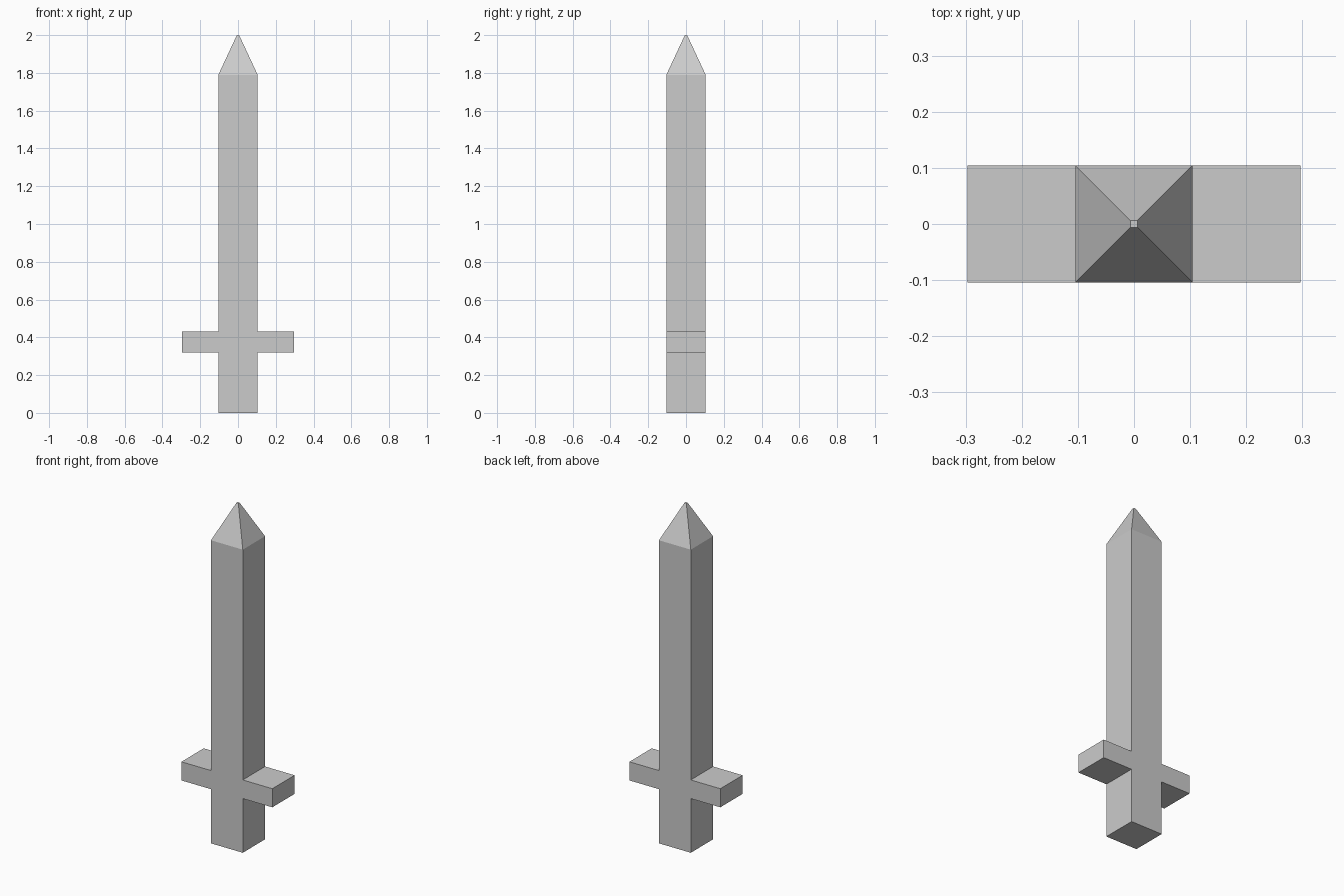
import bpy, bmesh

if "Cube" in bpy.data.objects:
    bpy.data.objects.remove(bpy.data.objects["Cube"])

HALF = 0.104          # half width of the square shaft
GUARD_HALF = 0.297    # half span of the crossguard
TIP_HALF = 0.006      # tiny flat at the point
# (height, half width) of each square section: grip, guard band, blade, point
SECTIONS = [(0, HALF), (0.32, HALF), (0.43, HALF), (1.79, HALF), (2.0, TIP_HALF)]

bm = bmesh.new()


def ring(z, h):
    return [bm.verts.new((x * h, y * h, z)) for x, y in ((-1, -1), (1, -1), (1, 1), (-1, 1))]


# Grip, blade and point as one lofted square column
rings = [ring(z, h) for z, h in SECTIONS]
guard_faces = []
for level, (low, high) in enumerate(zip(rings, rings[1:])):
    for i in range(4):
        j = (i + 1) % 4
        face = bm.faces.new((low[i], low[j], high[j], high[i]))
        if level == 1 and i in (1, 3):
            guard_faces.append(face)
bm.faces.new(rings[0][::-1])
bm.faces.new(rings[-1])

# Crossguard arms pulled out of the left and right sides
arms = bmesh.ops.extrude_discrete_faces(bm, faces=guard_faces)["faces"]
for face in arms:
    for v in face.verts:
        v.co.x = GUARD_HALF if v.co.x > 0 else -GUARD_HALF

bmesh.ops.recalc_face_normals(bm, faces=bm.faces)
mesh = bpy.data.meshes.new("sword")
bm.to_mesh(mesh)
bm.free()
sword = bpy.data.objects.new("sword", mesh)
bpy.context.collection.objects.link(sword)
